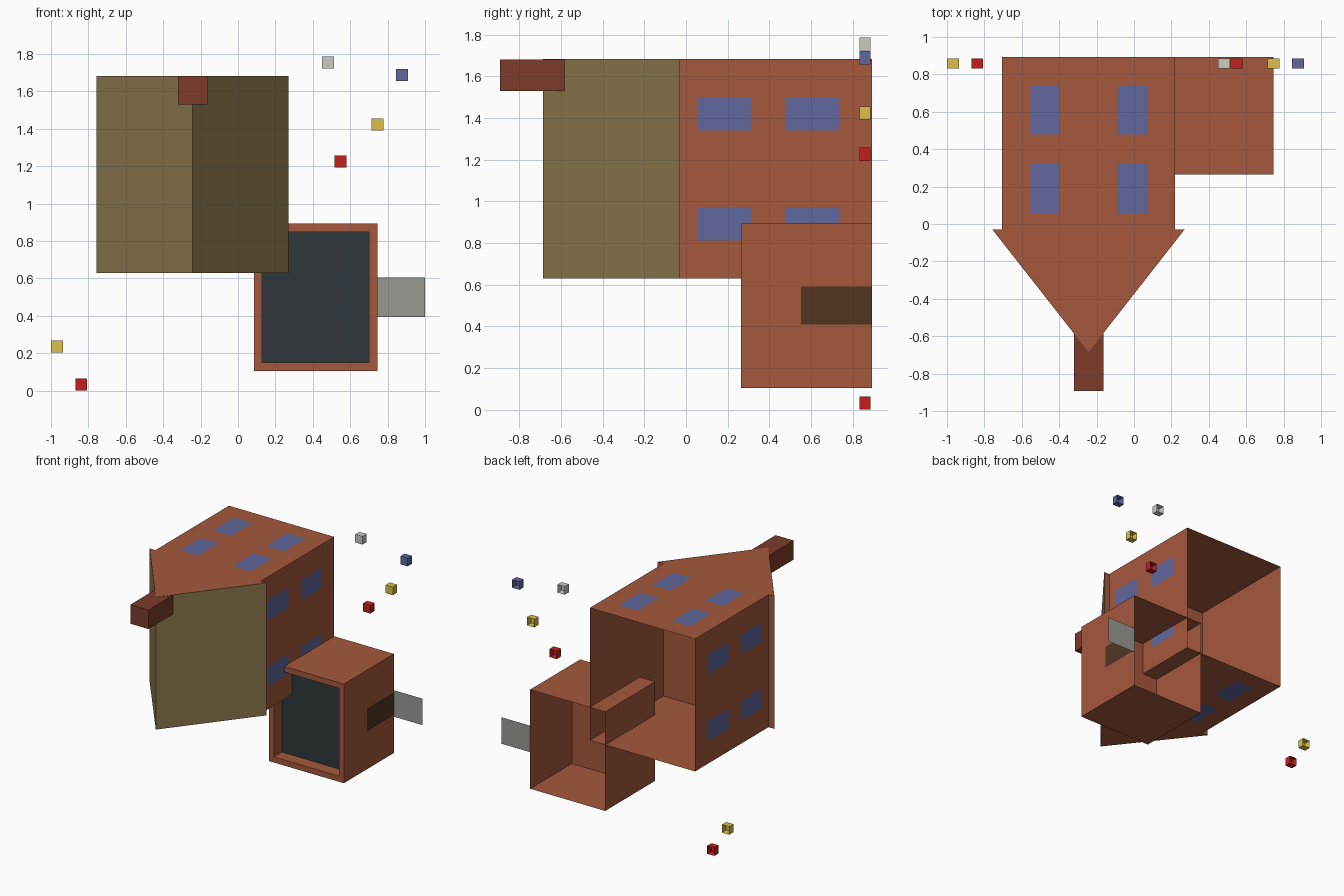
import bpy, bmesh
from mathutils import Matrix, Vector

if "Cube" in bpy.data.objects:
    bpy.data.objects.remove(bpy.data.objects["Cube"])


def mat(name, r, g, b):
    m = bpy.data.materials.new(name)
    m.diffuse_color = tuple((c / 255) ** 2.2 for c in (r, g, b)) + (1,)
    m.use_nodes = True
    m.node_tree.nodes["Principled BSDF"].inputs["Base Color"].default_value = m.diffuse_color
    return m


BRICK = mat("brick", 163, 89, 63)
OLIVE = mat("olive_roof", 139, 120, 78)
GLASS = mat("blue_glass", 96, 103, 155)
DARK = mat("dark_panel", 51, 57, 61)
CHIMNEY = mat("chimney_brick", 124, 62, 46)
GREY = mat("grey_hatch", 152, 152, 145)
BROWN = mat("dark_brown", 82, 56, 38)
RED = mat("red", 196, 36, 34)
YELLOW = mat("yellow", 220, 190, 77)
PALE = mat("pale_grey", 202, 200, 192)


def finish(name, bm, *mats):
    me = bpy.data.meshes.new(name)
    bm.to_mesh(me)
    bm.free()
    for m in mats:
        me.materials.append(m)
    ob = bpy.data.objects.new(name, me)
    bpy.context.collection.objects.link(ob)
    return ob


def box_mesh(lo, hi, open_back=False):
    lo, hi = Vector(lo), Vector(hi)
    bm = bmesh.new()
    bmesh.ops.create_cube(bm, size=1, matrix=Matrix.Translation((lo + hi) / 2)
                          @ Matrix.Diagonal((*(hi - lo), 1)))
    bm.normal_update()
    if open_back:
        back = [f for f in bm.faces if f.normal.y > 0.9]
        bmesh.ops.delete(bm, geom=back, context='FACES_ONLY')
    return bm


def box(name, lo, hi, m, open_back=False):
    return finish(name, box_mesh(lo, hi, open_back), m)


def panel(name, axis, at, u, v, m, flip=False):
    """Flat rectangle across one axis; u and v are ranges on the other two."""
    pts = [(u[0], v[0]), (u[1], v[0]), (u[1], v[1]), (u[0], v[1])]
    if flip:
        pts.reverse()
    bm = bmesh.new()
    vs = []
    for p in pts:
        co = list(p)
        co.insert(axis, at)
        vs.append(bm.verts.new(co))
    bm.faces.new(vs)
    return finish(name, bm, m)


BACK = 0.893
X0, X1, Z0, Z1 = -0.705, 0.22, 0.63, 1.683

# House body, open at the back
box("house_body", (X0, -0.03, Z0), (X1, BACK, Z1), BRICK, True)

# Gable roof prism: brick ends, olive slopes
bm = bmesh.new()
tri = [(-0.757, -0.03), (-0.243, -0.685), (0.27, -0.03)]
a = [bm.verts.new((x, y, Z0)) for x, y in tri]
b = [bm.verts.new((x, y, Z1)) for x, y in tri]
bm.faces.new(a)
bm.faces.new(b[::-1])
for i in range(3):
    j = (i + 1) % 3
    f = bm.faces.new((a[i], a[j], b[j], b[i]))
    f.material_index = 1 if i < 2 else 0
bmesh.ops.recalc_face_normals(bm, faces=bm.faces[:])
finish("gable_roof", bm, BRICK, OLIVE)

# Chimney
box("chimney", (-0.322, -0.893, 1.53), (-0.163, -0.05, Z1 - 0.002), CHIMNEY)

# Windows: four on each of the four walls
E = 0.003
for y in ((0.055, 0.315), (0.475, 0.735)):
    for z in ((0.813, 0.973), (1.34, 1.50)):
        panel("right_window", 0, X1 + E, y, z, GLASS)
        panel("left_window", 0, X0 - E, y, z, GLASS, True)
for y in ((0.06, 0.323), (0.478, 0.743)):
    for x in ((-0.553, -0.396), (-0.09, 0.07)):
        panel("top_window", 2, Z1 + E, x, y, GLASS)
        panel("bottom_window", 2, Z0 - E, x, y, GLASS, True)

# Annex: open-backed box with a framed, recessed dark front
bm = box_mesh((0.085, 0.265, 0.105), (0.745, BACK, 0.893), True)
front = [f for f in bm.faces if f.normal.y < -0.9]
bmesh.ops.inset_region(bm, faces=front, thickness=0.063)
ext = bmesh.ops.extrude_discrete_faces(bm, faces=front)["faces"]
for f in ext:
    f.material_index = 1
    for v in f.verts:
        v.co.y += 0.1
finish("annex", bm, BRICK, DARK)
panel("annex_inner_wall", 1, 0.37, (0.085, 0.745), (0.105, 0.893), BRICK, True)

# Side opening and its swung-out hatch
panel("side_opening", 0, 0.745 + E, (0.553, BACK), (0.408, 0.59), BROWN)
panel("side_hatch", 1, BACK - 0.001, (0.745, 1.0), (0.395, 0.605), GREY)

# Loose little blocks, open at the back
for x, z, m in ((0.48, 1.755, PALE), (0.877, 1.688, GLASS), (0.747, 1.424, YELLOW),
                (0.549, 1.225, RED), (-0.968, 0.235, YELLOW), (-0.838, 0.032, RED)):
    box("loose_block", (x - 0.032, 0.832, z - 0.032), (x + 0.032, 0.885, z + 0.032), m, True)
